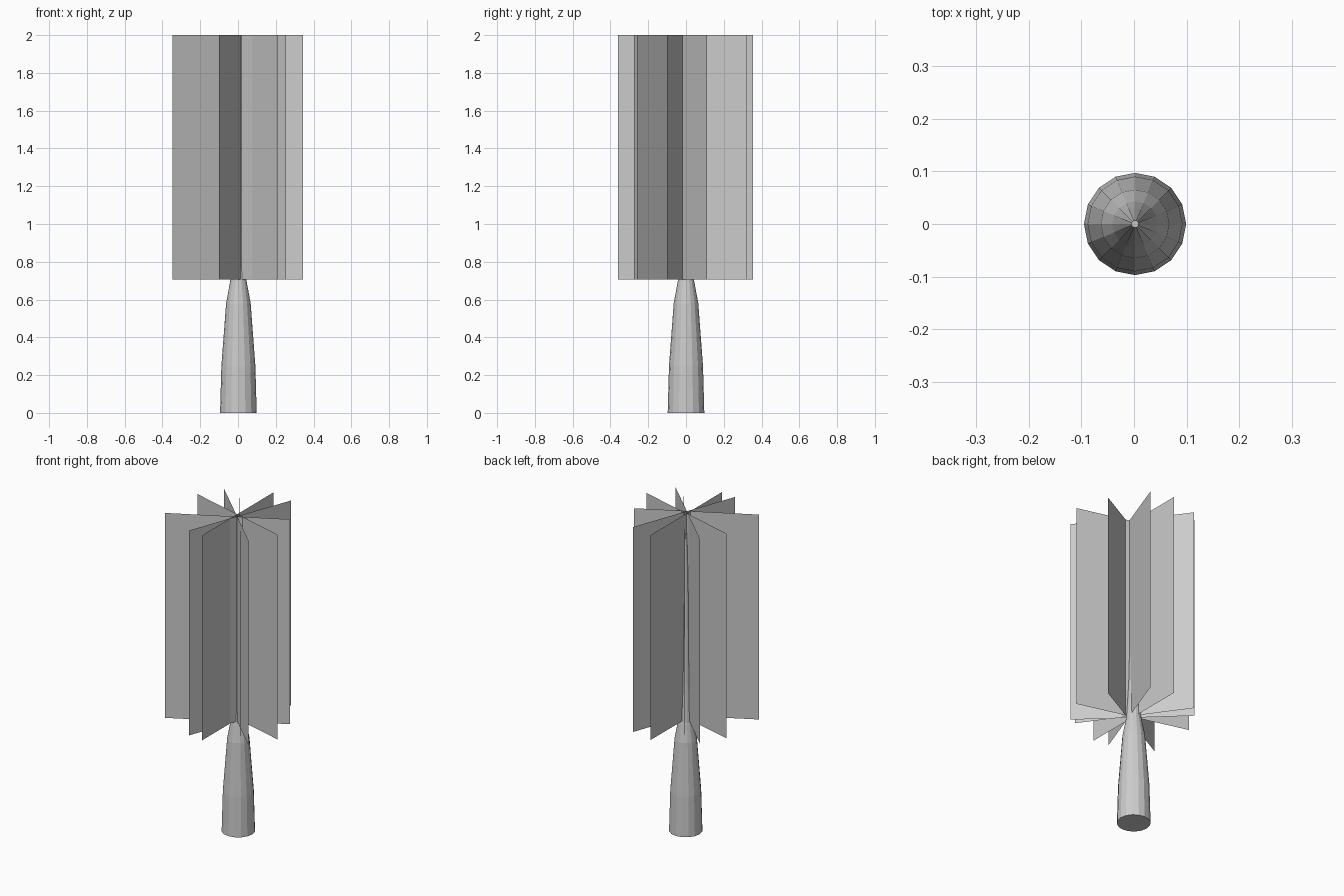
import bpy, bmesh, math
from mathutils import Vector

if "Cube" in bpy.data.objects:
    bpy.data.objects.remove(bpy.data.objects["Cube"])


def make_object(name, bm):
    mesh = bpy.data.meshes.new(name)
    bm.normal_update()
    bm.to_mesh(mesh)
    bm.free()
    obj = bpy.data.objects.new(name, mesh)
    bpy.context.collection.objects.link(obj)
    return obj


def lathe(name, profile, sides, cx=0.0, cy=0.0):
    """Stack rings of (z, radius) into a capped tapered column."""
    bm = bmesh.new()
    rings = []
    for z, r in profile:
        rings.append([bm.verts.new((cx + r * math.cos(2 * math.pi * i / sides),
                                    cy + r * math.sin(2 * math.pi * i / sides), z))
                      for i in range(sides)])
    for low, high in zip(rings, rings[1:]):
        for i in range(sides):
            j = (i + 1) % sides
            bm.faces.new((low[i], low[j], high[j], high[i]))
    bm.faces.new(rings[0][::-1])
    bm.faces.new(rings[-1])
    return make_object(name, bm)


def card(name, start, end, z0, z1):
    """Single upright quad between two ground points."""
    bm = bmesh.new()
    a, b = Vector(start), Vector(end)
    bm.faces.new([bm.verts.new((p.x, p.y, z))
                  for p, z in ((a, z0), (b, z0), (b, z1), (a, z1))])
    return make_object(name, bm)


# Tapered trunk that runs up inside the foliage
lathe("trunk", [(0, 0.097), (0.25, 0.09), (0.58, 0.065), (0.70, 0.043),
                (0.92, 0.03), (1.35, 0.02), (1.88, 0.007)], 16, 0.002, 0.0)

# Six crossing foliage cards, each slightly off the axis
CARDS = [((-0.348, -0.23), (0.288, 0.11)),
         ((-0.341, 0.085), (0.345, -0.10)),
         ((-0.258, 0.23), (0.255, -0.26)),
         ((-0.20, 0.295), (0.21, -0.275)),
         ((0.0, 0.356), (0.0, -0.36)),
         ((0.145, 0.32), (-0.10, -0.348))]
for n, (start, end) in enumerate(CARDS, 1):
    card(f"foliage_card_{n}", start, end, 0.705, 2.0)
